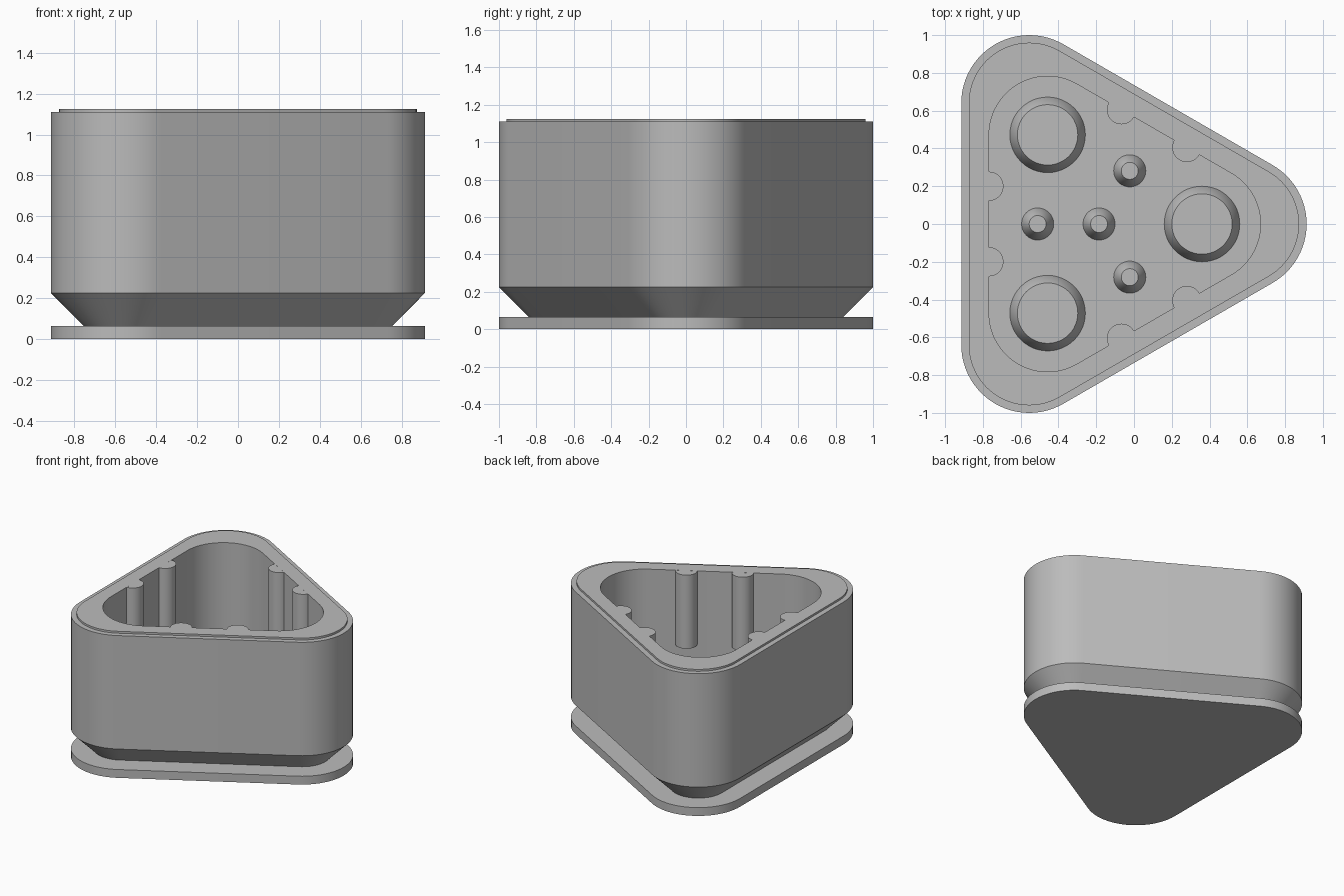
import bpy, bmesh, math

cube = bpy.data.objects.get("Cube")
if cube:
    bpy.data.objects.remove(cube, do_unlink=True)

CENTRE_X = -0.185      # centroid of the triangle
OUTER, INNER = 0.739, 0.545   # distance from centroid to corner centres
CORNERS = [math.radians(a) for a in (0, 120, 240)]

grey = bpy.data.materials.new("plain_grey")
grey.use_nodes = True
grey.diffuse_color = (0.5, 0.5, 0.5, 1)
grey.node_tree.nodes["Principled BSDF"].inputs["Base Color"].default_value = (0.5, 0.5, 0.5, 1)


def rounded_triangle(reach, radius, z, steps=24):
    """Outline of a triangle with round corners, pointing to +x."""
    points = []
    for corner in CORNERS:
        cx, cy = CENTRE_X + reach * math.cos(corner), reach * math.sin(corner)
        for i in range(steps + 1):
            a = corner + math.radians(-60 + 120 * i / steps)
            points.append((cx + radius * math.cos(a), cy + radius * math.sin(a), z))
    return points


def circle(x, y, radius, z, steps=48):
    turn = 2 * math.pi / steps
    return [(x + radius * math.cos(i * turn), y + radius * math.sin(i * turn), z)
            for i in range(steps)]


def loft(name, outlines):
    """Join a stack of outlines with walls and close both ends."""
    bm = bmesh.new()
    rings = [[bm.verts.new(p) for p in outline] for outline in outlines]
    for low, high in zip(rings, rings[1:]):
        for i in range(len(low)):
            j = (i + 1) % len(low)
            bm.faces.new((low[i], low[j], high[j], high[i]))
    bm.faces.new(rings[0][::-1])
    bm.faces.new(rings[-1])
    bmesh.ops.recalc_face_normals(bm, faces=bm.faces)
    mesh = bpy.data.meshes.new(name)
    bm.to_mesh(mesh)
    bm.free()
    mesh.materials.append(grey)
    obj = bpy.data.objects.new(name, mesh)
    bpy.context.collection.objects.link(obj)
    bpy.ops.object.select_all(action='DESELECT')
    obj.select_set(True)
    bpy.context.view_layer.objects.active = obj
    bpy.ops.object.shade_smooth_by_angle(angle=math.radians(30))
    return obj


def polar(distance, angle):
    return CENTRE_X + distance * math.cos(angle), distance * math.sin(angle)


# Flat foot
loft("base_plate", [rounded_triangle(OUTER, 0.36, z) for z in (0, 0.065)])

# Flared neck, outer wall, stepped rim, then down the cavity to its floor
FLOOR = 0.22
loft("body", [
    rounded_triangle(OUTER, 0.20, 0.064),
    rounded_triangle(OUTER, 0.36, 0.225),
    rounded_triangle(OUTER, 0.36, 1.11),
    rounded_triangle(OUTER, 0.32, 1.11),
    rounded_triangle(OUTER, 0.32, 1.125),
    rounded_triangle(INNER, 0.31, 1.125),
    rounded_triangle(INNER, 0.31, FLOOR),
])


# Tapered studs on the cavity floor
def stud(name, x, y, radius):
    loft(name, [circle(x, y, radius, FLOOR - 0.01),
                circle(x, y, radius, FLOOR),
                circle(x, y, radius - 0.04, FLOOR + 0.07)])


stud("centre_stud", CENTRE_X, 0, 0.085)
for n, angle in enumerate(CORNERS, 1):
    stud(f"corner_stud_{n}", *polar(INNER, angle), 0.20)
    stud(f"side_stud_{n}", *polar(0.325, angle + math.pi / 3), 0.085)

    # Pair of round ribs on each cavity wall
    wall = angle + math.pi / 3
    for side in (-1, 1):
        x, y = polar(math.hypot(0.583, 0.2), wall + side * math.atan2(0.2, 0.583))
        loft(f"wall_rib_{n}_{'a' if side < 0 else 'b'}",
             [circle(x, y, 0.077, z) for z in (0.55, 1.1245)])
